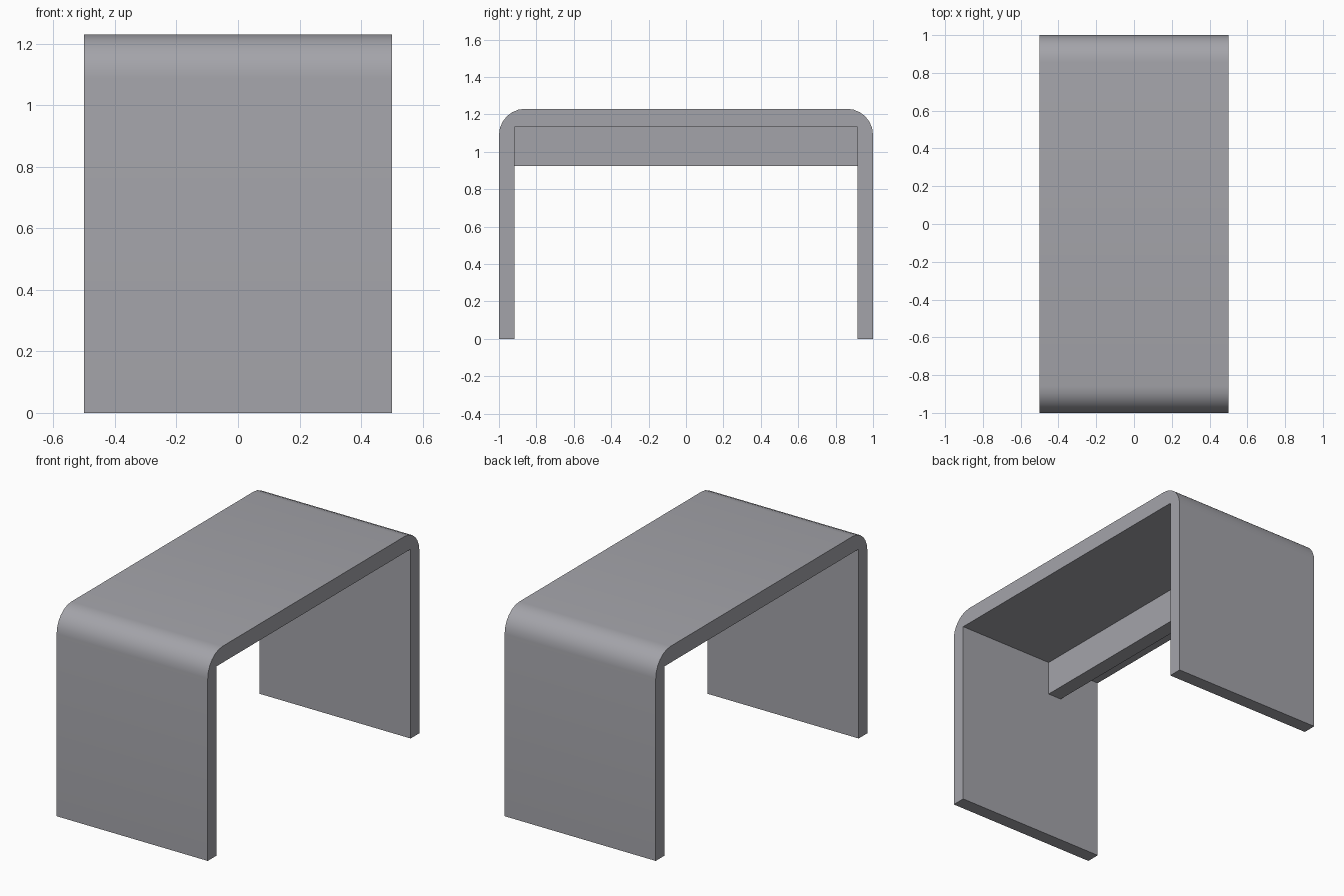
import bpy, bmesh, math

if "Cube" in bpy.data.objects:
    bpy.data.objects.remove(bpy.data.objects["Cube"])

grey = bpy.data.materials.new("grey_metal")
grey.diffuse_color = (0.37, 0.37, 0.40, 1)
grey.use_nodes = True
grey.node_tree.nodes["Principled BSDF"].inputs["Base Color"].default_value = grey.diffuse_color


def extrude_profile(name, points, x0, x1):
    """Extrude a closed (y, z) profile along x."""
    bm = bmesh.new()
    face = bm.faces.new([bm.verts.new((x0, y, z)) for y, z in points])
    ext = bmesh.ops.extrude_face_region(bm, geom=[face])
    moved = [v for v in ext["geom"] if isinstance(v, bmesh.types.BMVert)]
    bmesh.ops.translate(bm, verts=moved, vec=(x1 - x0, 0, 0))
    bmesh.ops.recalc_face_normals(bm, faces=bm.faces)
    mesh = bpy.data.meshes.new(name)
    bm.to_mesh(mesh)
    bm.free()
    mesh.materials.append(grey)
    obj = bpy.data.objects.new(name, mesh)
    bpy.context.collection.objects.link(obj)
    bpy.context.view_layer.objects.active = obj
    obj.select_set(True)
    bpy.ops.object.shade_smooth_by_angle(angle=math.radians(30))
    obj.select_set(False)
    return obj


# Bent shell: two legs and top, rounded outside, square inside
TOP, R, STEPS = 1.23, 0.14, 6
INNER_Y, INNER_Z = 0.917, 1.132
arc = [(1 - R + R * math.cos(a), TOP - R + R * math.sin(a))
       for a in (math.pi / 2 * i / STEPS for i in range(STEPS + 1))]
half = [(INNER_Y, INNER_Z), (INNER_Y, 0), (1, 0)] + arc
profile = half + [(-y, z) for y, z in reversed(half)]
extrude_profile("bench_shell", profile, -0.5, 0.5)

# Stiffening rail under the top, between the legs
rail = [(-INNER_Y, 0.925), (INNER_Y, 0.925), (INNER_Y, INNER_Z), (-INNER_Y, INNER_Z)]
extrude_profile("under_rail", rail, -0.225, -0.135)
